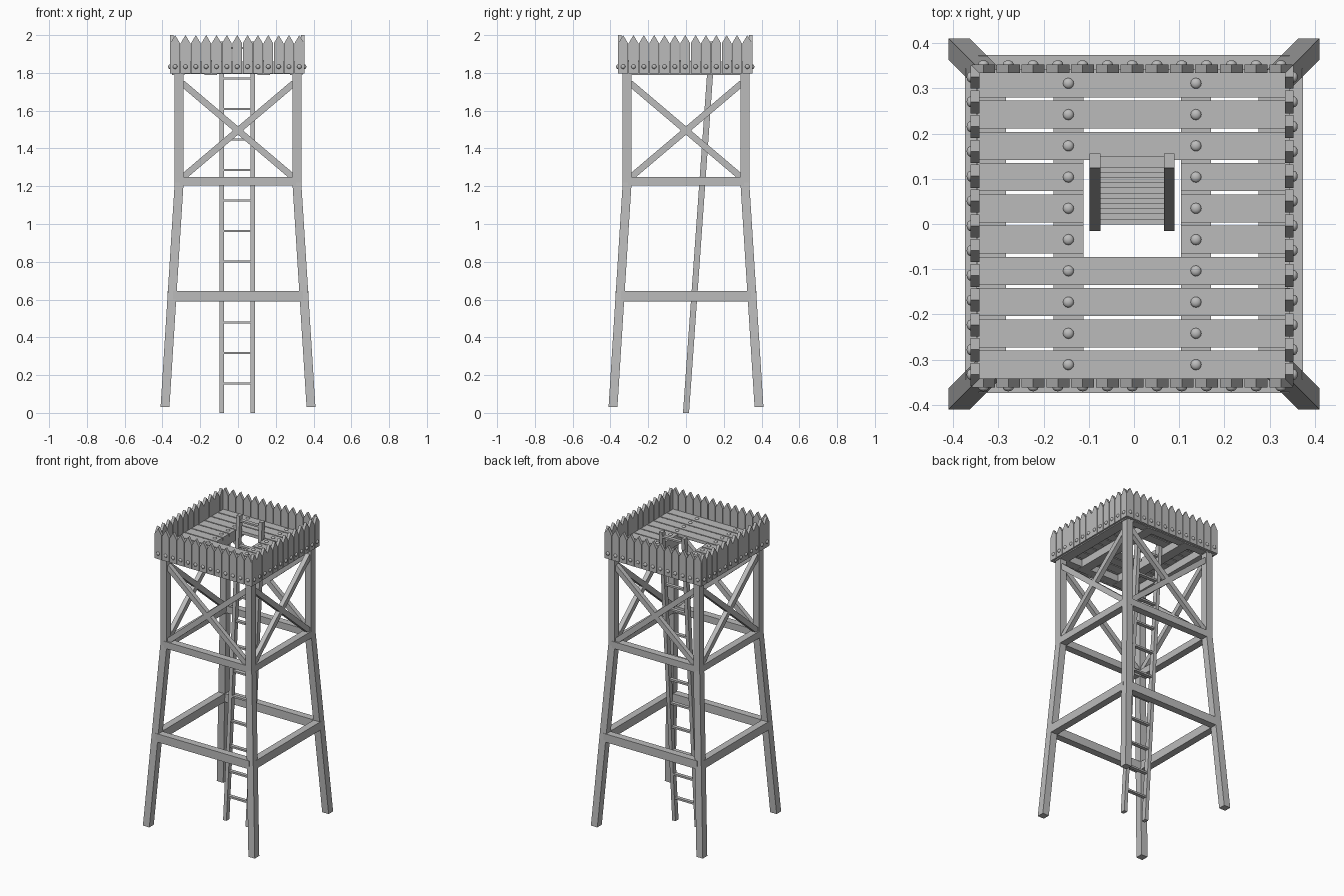
import bpy
import bmesh
from math import pi
from mathutils import Matrix, Vector

cube = bpy.data.objects.get("Cube")
if cube:
    bpy.data.objects.remove(cube, do_unlink=True)

GREY = (0.5, 0.5, 0.5, 1.0)
wood = bpy.data.materials.new("plain grey")
wood.use_nodes = True
wood.diffuse_color = GREY
wood.node_tree.nodes["Principled BSDF"].inputs["Base Color"].default_value = GREY


def finish(name, bm, turn=0, smooth=False):
    """Turn a bmesh into an object, rotated by quarter turns about z."""
    bmesh.ops.transform(bm, matrix=Matrix.Rotation(turn * pi / 2, 4, "Z"), verts=bm.verts)
    bmesh.ops.recalc_face_normals(bm, faces=bm.faces)
    for face in bm.faces:
        face.smooth = smooth
    mesh = bpy.data.meshes.new(name)
    bm.to_mesh(mesh)
    bm.free()
    mesh.materials.append(wood)
    obj = bpy.data.objects.new(name, mesh)
    bpy.context.collection.objects.link(obj)
    return obj


def box(bm, lo, hi):
    lo, hi = Vector(lo), Vector(hi)
    mat = Matrix.Translation((lo + hi) / 2) @ Matrix.Diagonal((*(hi - lo), 1))
    bmesh.ops.create_cube(bm, size=1, matrix=mat)


def loft(bm, rings):
    """Skin a list of equal rings and close both ends."""
    rows = [[bm.verts.new(p) for p in ring] for ring in rings]
    n = len(rows[0])
    for a, b in zip(rows, rows[1:]):
        for i in range(n):
            j = (i + 1) % n
            bm.faces.new((a[i], a[j], b[j], b[i]))
    bm.faces.new(rows[0])
    bm.faces.new(rows[-1])


def dome(bm, pos, radius, height, outward):
    """Rounded nail head pointing along the outward direction."""
    aim = Vector(outward).to_track_quat("Z", "Y").to_matrix().to_4x4()
    mat = Matrix.Translation(pos) @ aim @ Matrix.Diagonal((radius, radius, height, 1))
    bmesh.ops.create_uvsphere(bm, u_segments=12, v_segments=8, radius=1, matrix=mat)


OFF = -0.004               # deck sits slightly off the leg centre
DECK_LOW, DECK_MID, DECK_TOP = 1.79, 1.84, 1.86
LEG_W = 0.047
LEG_PATH = [(0.03, 0.41), (1.22, 0.335), (1.8, 0.335)]   # height, outer edge

for turn in range(4):
    # Splayed leg with a straight upper part
    bm = bmesh.new()
    rings = []
    for z, out in LEG_PATH:
        inn = out - LEG_W
        rings.append([(inn, inn, z), (out, inn, z), (out, out, z), (inn, out, z)])
    loft(bm, rings)
    finish(f"leg_{turn + 1}", bm, turn)

    # Horizontal beams between the legs
    for label, low, high, out in (("lower", 0.59, 0.645, 0.374), ("upper", 1.205, 1.25, 0.336)):
        bm = bmesh.new()
        end = out - 0.03
        box(bm, (-end, -out, low), (end, -out + LEG_W, high))
        finish(f"{label}_beam_{turn + 1}", bm, turn)

    # Crossed braces
    bm = bmesh.new()
    for side in (-1, 1):
        run = Vector((side * 0.295, 0, 0.25))
        across = run.cross(Vector((0, 1, 0))).normalized() * 0.017
        depth = Vector((0, 0.015, 0))
        mid = Vector((0, -0.311, 1.495))
        loft(bm, [[mid + s * run + a * across + d * depth
                   for a, d in ((-1, -1), (1, -1), (1, 1), (-1, 1))] for s in (-1, 1)])
    finish(f"cross_brace_{turn + 1}", bm, turn)

# Deck joists running front to back, and cross joists at both ends
bm = bmesh.new()
for x in (-0.312, -0.141, 0.141, 0.312):
    box(bm, (x + OFF - 0.033, -0.335, DECK_LOW), (x + OFF + 0.033, 0.335, DECK_MID))
finish("deck_joists", bm)
bm = bmesh.new()
for y in (-0.31, 0.31):
    box(bm, (-0.34, y - 0.026, DECK_LOW + 0.003), (0.335, y + 0.026, DECK_MID - 0.002))
finish("end_joists", bm)

# Deck planks, three of them cut for the ladder opening
planks, nails = bmesh.new(), bmesh.new()
for i in range(10):
    y = (i - 4.5) * 0.0691
    spans = [(-0.347, 0.345)]
    if 4 <= i <= 6:
        spans = [(-0.347, -0.112), (0.104, 0.345)]
    for x0, x1 in spans:
        box(planks, (x0, y - 0.031, DECK_MID), (x1, y + 0.031, DECK_TOP))
    for x in (-0.141, 0.141):
        dome(nails, (x + OFF, y, DECK_TOP), 0.012, 0.008, (0, 0, 1))
finish("deck_planks", planks)
finish("deck_nails", nails, smooth=True)

# Pointed picket wall with a nail in each picket
HALF, FACE, BACK = 0.0255, -0.357, -0.338
for turn in range(4):
    pickets, nails = bmesh.new(), bmesh.new()
    for i in range(-6, 7):
        x = i * 0.0548
        outline = [(x - HALF, 1.797), (x + HALF, 1.797), (x + HALF, 1.957),
                   (x, 2.0), (x - HALF, 1.957)]
        loft(pickets, [[(px, y, pz) for px, pz in outline] for y in (FACE, BACK)])
        dome(nails, (x, FACE, 1.833), 0.012, 0.009, (0, -1, 0))
    for name, bm, smooth in (("picket_wall", pickets, False), ("picket_nails", nails, True)):
        obj = finish(f"{name}_{turn + 1}", bm, turn, smooth)
        obj.location = (OFF, OFF, 0)

# Leaning ladder
LEAN, TOP = 0.071, 1.965
bm = bmesh.new()
for side in (-1, 1):
    x0, x1 = side * 0.07 + OFF, side * 0.094 + OFF
    loft(bm, [[(x0, y - 0.016, z), (x1, y - 0.016, z), (x1, y + 0.016, z), (x0, y + 0.016, z)]
              for z, y in ((0, 0), (TOP, TOP * LEAN))])
finish("ladder_rails", bm)
bm = bmesh.new()
for i in range(12):
    z = 0.155 + i * 0.1615
    y = z * LEAN
    box(bm, (OFF - 0.075, y - 0.012, z - 0.006), (OFF + 0.075, y + 0.012, z + 0.006))
finish("ladder_rungs", bm)
